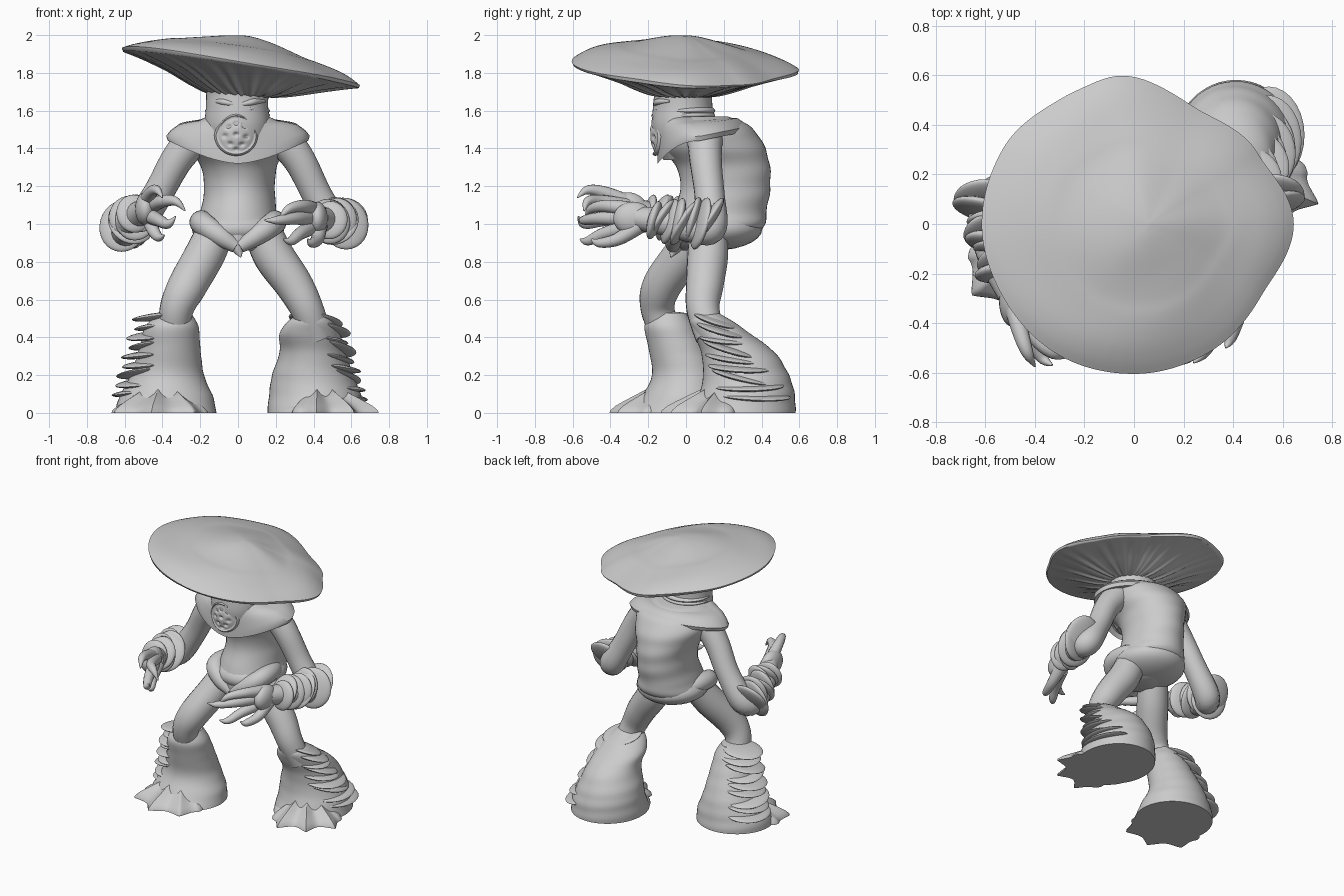
import bpy, bmesh, math
from math import sin, cos, pi, radians, exp
from mathutils import Vector, Matrix

if "Cube" in bpy.data.objects:
    bpy.data.objects.remove(bpy.data.objects["Cube"])

clay = bpy.data.materials.new("grey_clay")
clay.use_nodes = True
clay.diffuse_color = (0.6, 0.6, 0.6, 1)
clay.node_tree.nodes["Principled BSDF"].inputs["Base Color"].default_value = (0.6, 0.6, 0.6, 1)
clay.node_tree.nodes["Principled BSDF"].inputs["Roughness"].default_value = 0.8


def finish(name, bm, angle=50):
    bmesh.ops.recalc_face_normals(bm, faces=bm.faces)
    mesh = bpy.data.meshes.new(name)
    bm.to_mesh(mesh)
    bm.free()
    mesh.materials.append(clay)
    obj = bpy.data.objects.new(name, mesh)
    bpy.context.collection.objects.link(obj)
    bpy.ops.object.select_all(action="DESELECT")
    obj.select_set(True)
    bpy.context.view_layer.objects.active = obj
    bpy.ops.object.shade_smooth_by_angle(angle=radians(angle))


def loft(name, rings, angle=50):
    """Skin closed rings of points and cap both ends."""
    bm = bmesh.new()
    loops = [[bm.verts.new(p) for p in ring] for ring in rings]
    n = len(loops[0])
    for a, b in zip(loops, loops[1:]):
        for i in range(n):
            bm.faces.new((a[i], a[(i + 1) % n], b[(i + 1) % n], b[i]))
    bm.faces.new(loops[0])
    bm.faces.new(loops[-1])
    finish(name, bm, angle)


def spline(rows, steps=6):
    """Catmull-Rom interpolation of rows of numbers."""
    out = []
    for i in range(len(rows) - 1):
        a, b, c, d = (rows[max(0, min(len(rows) - 1, i + k))] for k in (-1, 0, 1, 2))
        for s in range(steps):
            t = s / steps
            out.append([q + 0.5 * t * (r - p + t * (2 * p - 5 * q + 4 * r - e + t * (3 * (q - r) + e - p)))
                        for p, q, r, e in zip(a, b, c, d)])
    return out + [list(rows[-1])]


def tube(name, rows, sides=20):
    """Round limb through rows of x, y, z, radius."""
    pts = spline(rows)
    centres = [Vector(p[:3]) for p in pts]
    rings = []
    for i, (c, p) in enumerate(zip(centres, pts)):
        way = centres[min(i + 1, len(pts) - 1)] - centres[max(i - 1, 0)]
        u = way.cross(Vector((0.9, 0.2, 0.1))).normalized()
        v = way.cross(u).normalized()
        rings.append([c + p[3] * (cos(2 * pi * k / sides) * u + sin(2 * pi * k / sides) * v) for k in range(sides)])
    loft(name, rings)


def stack(name, rows, ripple=0.0, freq=50, sides=48):
    """Upright body from rows of z, x0, x1, y0, y1."""
    rings = []
    for z, x0, x1, y0, y1 in spline(rows):
        ring = []
        for k in range(sides):
            c, s = cos(2 * pi * k / sides), sin(2 * pi * k / sides)
            g = 1 + ripple * sin(z * freq + 1.5 * c) * (0.6 + 0.4 * s)
            ring.append(((x0 + x1) / 2 + g * c * (x1 - x0) / 2, (y0 + y1) / 2 + g * s * (y1 - y0) / 2, z))
        rings.append(ring)
    loft(name, rings)


def ellipsoid(name, centre, radii, rot=Matrix()):
    bm = bmesh.new()
    bmesh.ops.create_uvsphere(bm, u_segments=28, v_segments=14, radius=1)
    bmesh.ops.transform(bm, matrix=Matrix.Translation(centre) @ rot @ Matrix.Diagonal((*radii, 1)), verts=bm.verts)
    finish(name, bm, 70)


# Mushroom cap: tilted, wavy rim, domed top, gilled underside
RIM = [.645, .575, .53, .575, .585, .61, .615, .605, .61, .605, .6, .59]
SEG = 192


def rim(a):
    f = a / (2 * pi) * 12
    i = int(f)
    t = f - i
    t = t * t * (3 - 2 * t)
    # a slight corner at the back
    return RIM[i % 12] * (1 - t) + RIM[(i + 1) % 12] * t + .025 * exp(-((a - 1.68) / .2) ** 2)


def cap_ring(t, height, under):
    ring = []
    for k in range(SEG):
        a = 2 * pi * k / SEG
        r = rim(a)
        x, y = r * t * cos(a) + 0.06 * (1 - t), r * t * sin(a)
        if under:
            edge = 1.825 - 0.16 * r * cos(a) - 0.05 * r * sin(a)
            gill = sin(24 * a + 2 * sin(3 * a)) + .6 * sin(41 * a)
            z = 1.67 + height * (edge - 1.67) + 0.004 * gill * (1 - t) * t * 4
        else:
            z = 1.835 - 0.16 * x - 0.05 * y + height + 0.005 * t * sin(3 * a + 9 * t)
        ring.append((x, y, z))
    return ring


top = spline([(.01, .169), (.1, .163), (.22, .148), (.38, .122), (.52, .1), (.63, .087), (.8, .058), (.92, .028), (1, 0)], 4)
low = spline([(.99, .96), (.85, .82), (.65, .57), (.48, .30), (.33, .1), (.2, .02)], 4)
loft("mushroom_cap", [cap_ring(t, h, False) for t, h in top] + [cap_ring(t, h, True) for t, h in low], 60)

# Head and neck folds
stack("head", [(1.34, -.1, .1, -.12, .1), (1.42, -.15, .15, -.16, .14), (1.52, -.175, .17, -.18, .15),
               (1.62, -.17, .16, -.175, .14), (1.7, -.17, .165, -.17, .14), (1.76, -.19, .19, -.19, .16)])
for i in range(3):
    z = 1.55 + 0.025 * i
    stack("neck_fold", [(z - .018, -.15, .15, -.13, .14), (z, -.176, .17, -.15, .155), (z + .018, -.15, .15, -.13, .14)])
for s in (-1, 1):
    tube("brow", [(s * .14, -.085, 1.65, .008), (s * .09, -.142, 1.648, .016),
                  (s * .05, -.159, 1.64, .015), (s * .01, -.164, 1.632, .008)], 10)
    tube("eyelid", [(s * .12, -.107, 1.615, .004), (s * .07, -.15, 1.61, .01), (s * .02, -.166, 1.605, .004)], 10)

# Teardrop mouth plate with raised border and pits
PITS = [(0, .5), (-.35, .35), (.4, .4), (0, .02), (-.5, -.05), (.45, -.1), (-.25, -.42), (.25, -.45), (0, -.68)]


def plate_point(t, a):
    u, v = t * cos(a), t * sin(a)
    out = 0.025 * (1 - t * t) + 0.012 * exp(-((t - .9) / .06) ** 2)
    out -= sum(0.016 * exp(-((u - p) ** 2 / .012 + (v - q) ** 2 / .008)) for p, q in PITS)
    return (-.01 + .12 * u * (1 - .18 * max(0, v)), -.165 - out + 0.04 * abs(u) ** 2 - .005 * v, 1.472 + .115 * v)


plate = [[plate_point(t / 24 + .01, 2 * pi * k / 48) for k in range(48)] for t in range(24)]
plate.append([(x * .9, -.08, 1.475 + (z - 1.475) * .9) for x, y, z in plate[-1]])
loft("mouth_plate", plate, 70)

# Torso with ridged back, and pelvis
stack("torso", [(.86, -.08, .08, -.02, .2), (.91, -.16, .16, -.07, .3), (.98, -.22, .22, -.09, .41),
                (1.06, -.2, .205, -.07, .425), (1.18, -.18, .195, -.03, .445), (1.3, -.195, .205, -.05, .445),
                (1.4, -.25, .25, -.13, .42), (1.48, -.27, .27, -.14, .375), (1.53, -.24, .24, -.13, .32),
                (1.57, -.16, .16, -.12, .22)], .01)
ellipsoid("pelvis", (0, .15, .975), (.245, .255, .115))
for s in (-1, 1):
    tube("hip_roll", [(s * .13, .28, 1.0, .03), (s * .185, .14, 1.01, .06), (s * .185, 0, 1.0, .062),
                      (s * .1, -.06, .94, .055), (s * .01, -.07, .88, .035)])
tube("crotch_point", [(0, -.04, .92, .06), (0, -.06, .87, .035), (.015, -.08, .825, .004)])


# Shoulder cape, pointed at the sides and dipping to a point in front
def cape_ring(f, lift, drop=0.0):
    ring = []
    for k in range(72):
        c, s = cos(2 * pi * k / 72), sin(2 * pi * k / 72)
        side = (abs(c) ** 1.2) * (1 if c > 0 else -1)
        outer = Vector((.38 * side, .075 + (.25 if s > 0 else .225) * s,
                        1.465 - .125 * max(0, -s) ** 2.2 + .05 * max(0, s)))
        inner = Vector((.16 * c, .15 * s, 1.6))
        p = inner.lerp(outer, f)
        ring.append((p.x, p.y, p.z + lift - drop))
    return ring


loft("shoulder_cape", [cape_ring(0, -.03), cape_ring(.2, -.025), cape_ring(.45, 0), cape_ring(.7, .02),
                       cape_ring(.9, .014), cape_ring(1, 0), cape_ring(.96, 0, .03), cape_ring(.6, 0, .06)])

# Arms with rolled cuffs
ARMS = {
    "left": [(.24, .1, 1.45, .095), (.33, .105, 1.33, .085), (.42, .125, 1.15, .08), (.51, .13, .99, .088),
             (.53, .06, .975, .08), (.48, -.1, 1.01, .075), (.42, -.25, 1.03, .062)],
    "right": [(-.24, .09, 1.45, .095), (-.33, .1, 1.33, .085), (-.43, .12, 1.15, .08), (-.55, .11, .97, .088),
              (-.59, .03, .96, .08), (-.56, -.12, 1.02, .075), (-.49, -.28, 1.08, .062)]}
for side, path in ARMS.items():
    tube(side + "_arm", path)
    s = 1 if side == "left" else -1
    a, b = Vector(path[3][:3]) + Vector((s * .03, -.01, .02)), Vector(path[6][:3])
    for i in range(8):
        t = i / 9
        c = a.lerp(b, t) + Vector((s * .02 * (1 + sin(i * 2)), 0, .01 * cos(i * 3)))
        lean = Vector((s * .25 * sin(i * 1.7), -1, .4 + .25 * cos(i * 2.1)))
        r = .128 - .035 * t + .01 * sin(i * 2.6)
        ellipsoid(side + "_cuff_roll", c, (r, r * 1.1, .032), lean.to_track_quat("Z", "Y").to_matrix().to_4x4())
    ellipsoid(side + "_palm", b + Vector((0, -.03, 0)), (.055, .105, .088))

# Clawed fingers, each a path from knuckle to tip
FINGERS = {
    "left": [[(.41, -.26, 1.07), (.35, -.41, 1.095), (.27, -.5, 1.08), (.22, -.53, 1.03)],
             [(.40, -.28, 1.03), (.31, -.45, 1.03), (.21, -.54, 1.02), (.14, -.56, 1.02)],
             [(.40, -.28, .99), (.33, -.43, .95), (.28, -.52, .91), (.24, -.56, .92)],
             [(.43, -.25, .99), (.42, -.36, .92), (.39, -.46, .90), (.37, -.5, .92)]],
    "right": [[(-.49, -.3, 1.11), (-.46, -.43, 1.165), (-.43, -.52, 1.18), (-.4, -.575, 1.14)],
              [(-.47, -.3, 1.09), (-.4, -.45, 1.12), (-.33, -.52, 1.12), (-.28, -.54, 1.07)],
              [(-.48, -.3, 1.05), (-.42, -.45, 1.02), (-.37, -.54, 1.0), (-.33, -.57, 1.04)],
              [(-.47, -.27, 1.04), (-.45, -.36, .97), (-.42, -.42, .93), (-.39, -.47, .94)]]}
for side, paths in FINGERS.items():
    for path in paths:
        tube(side + "_finger", [(*p, r) for p, r in zip(path, (.044, .034, .024, .004))], 14)

# Legs
tube("left_leg", [(.13, .12, .96, .1), (.19, .115, .83, .108), (.295, .1, .68, .1), (.365, .09, .55, .088), (.42, .13, .4, .08)])
tube("right_leg", [(-.12, .06, .96, .1), (-.18, -.02, .83, .107), (-.27, -.13, .67, .103), (-.325, -.15, .55, .09), (-.34, -.1, .4, .08)])

# Flared boots
stack("left_boot", [(0, .155, .67, .02, .58), (.1, .165, .65, .07, .575), (.2, .18, .61, .09, .545), (.32, .22, .57, .08, .47),
                    (.42, .22, .54, .04, .34), (.49, .27, .5, .02, .24), (.53, .34, .45, .05, .17)], .008, 70)
stack("right_boot", [(0, -.65, -.115, -.3, .22), (.08, -.63, -.13, -.24, .21), (.2, -.57, -.18, -.18, .18),
                     (.35, -.52, -.2, -.2, .11), (.46, -.49, -.21, -.22, .05), (.53, -.4, -.25, -.18, 0)], .008, 70)


# Low webbed toes with sharp tips, spread around a facing angle
def toes(name, cx, cy, facing, spread, reach):
    def ring(f, z):
        pts = []
        for k in range(160):
            d = -pi + 2 * pi * k / 160
            claw = 0
            if abs(d) < spread:
                claw = (1 - .6 * abs(sin(d / spread * 2 * pi))) * min(1, (spread - abs(d)) / .25)
            r = .23 + (reach - .23) * claw
            pts.append((cx + f * r * cos(d + facing), cy + f * r * sin(d + facing), z * (1 + .25 * claw)))
        return pts
    loft(name, [ring(1, 0), ring(.99, .01), ring(.9, .03), ring(.78, .048), ring(.62, .07), ring(.4, .1)])


toes("left_toes", .42, .22, radians(-57), radians(68), .355)
toes("right_toes", -.4, -.08, radians(-100), radians(82), .33)

# Shelf fungus frills down the outside of each boot
for i in range(9):
    z, t = .09 + .05 * i, i / 8
    turn = Matrix.Rotation(.12 * sin(i * 2.3), 4, "X")
    w = .014 * sin(i * 2.9)
    ellipsoid("left_boot_frill", (.545 - .12 * t + w, .36 - .2 * t, z), (.145, .195 - .07 * t, .02),
              Matrix.Rotation(.15, 4, "Y") @ Matrix.Rotation(-.05 - .2 * t, 4, "X") @ turn)
    ellipsoid("right_boot_frill", (-.525 + .12 * t + w, .02 - .09 * t, z + .02), (.145, .175 - .05 * t, .02),
              Matrix.Rotation(-.12, 4, "Y") @ turn)
